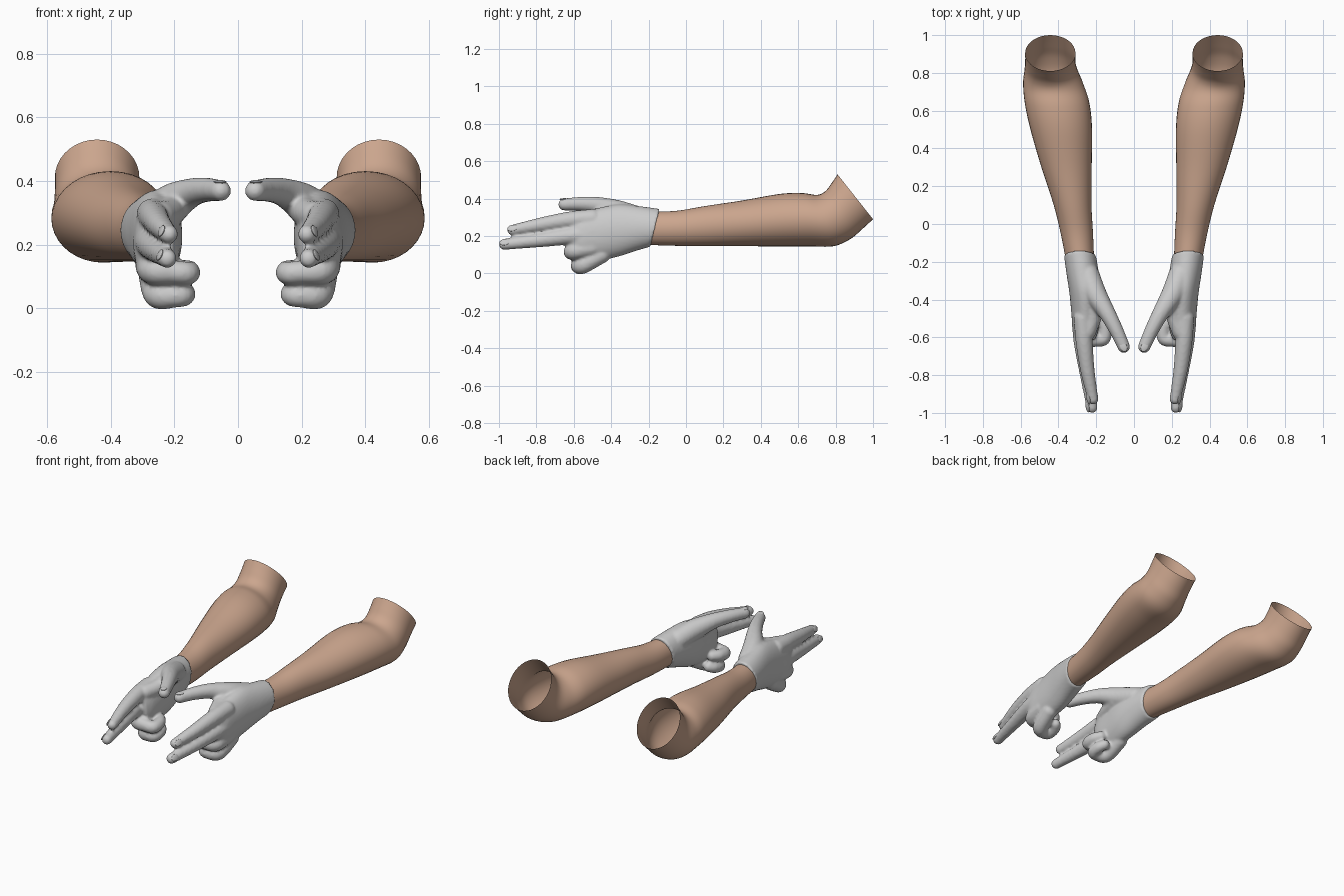
import bpy, bmesh, math
from mathutils import Vector, Matrix

if "Cube" in bpy.data.objects:
    bpy.data.objects.remove(bpy.data.objects["Cube"])


def material(name, rgb):
    m = bpy.data.materials.new(name)
    m.diffuse_color = (*rgb, 1)
    m.use_nodes = True
    m.node_tree.nodes["Principled BSDF"].inputs["Base Color"].default_value = m.diffuse_color
    return m


SKIN = material("skin", (0.60, 0.38, 0.27))
GLOVE = material("glove_grey", (0.60, 0.60, 0.60))


def spline(rows, steps):
    """Catmull-Rom interpolation of parameter rows."""
    out = []
    for i in range(len(rows) - 1):
        a, b, c, d = (rows[min(max(i + k, 0), len(rows) - 1)] for k in (-1, 0, 1, 2))
        for s in range(steps):
            t = s / steps
            out.append([0.5 * (2 * q + (r - p) * t + (2 * p - 5 * q + 4 * r - u) * t * t
                               + (3 * q - p - 3 * r + u) * t ** 3)
                        for p, q, r, u in zip(a, b, c, d)])
    out.append(list(rows[-1]))
    return out


def loft(bm, rows, steps=5, n=36, cap=False):
    """Rows: top y, top z, bottom y, bottom z, inner x, outer x."""
    rings = []
    for ty, tz, by, bz, x0, x1 in spline(rows, steps):
        ring = []
        for k in range(n):
            a = 2 * math.pi * k / n
            c, s = math.cos(a), math.sin(a)
            ring.append(bm.verts.new(((x0 + x1) / 2 + c * (x1 - x0) / 2,
                                      (ty + by) / 2 + s * (ty - by) / 2,
                                      (tz + bz) / 2 + s * (tz - bz) / 2)))
        rings.append(ring)
    for r, q in zip(rings, rings[1:]):
        for k in range(n):
            bm.faces.new((r[k], r[(k + 1) % n], q[(k + 1) % n], q[k]))
    if cap:
        bm.faces.new(rings[0])
        bm.faces.new(rings[-1])
    bmesh.ops.recalc_face_normals(bm, faces=bm.faces[:])


def digit(bm, rows):
    """Chain of balls along x, y, z, radius; fused later by remeshing."""
    for x, y, z, r in spline(rows, 10):
        bmesh.ops.create_uvsphere(bm, u_segments=16, v_segments=10, radius=r,
                                  matrix=Matrix.Translation((x, y, z)))


def finish(bm, name, mat, fuse=False):
    me = bpy.data.meshes.new(name)
    bm.to_mesh(me)
    bm.free()
    me.materials.append(mat)
    me.polygons.foreach_set("use_smooth", [True] * len(me.polygons))
    ob = bpy.data.objects.new(name, me)
    bpy.context.collection.objects.link(ob)
    if fuse:
        rm = ob.modifiers.new("fuse", 'REMESH')
        rm.mode = 'VOXEL'
        rm.voxel_size = 0.008
        rm.use_smooth_shade = True
        sm = ob.modifiers.new("soften", 'SMOOTH')
        sm.factor = 0.5
        sm.iterations = 5
    mi = ob.modifiers.new("mirror", 'MIRROR')
    mi.use_mirror_merge = False
    return ob


# Forearms with bent elbow and open upper end
bm = bmesh.new()
loft(bm, [(-.18, .331, -.21, .153, .211, .360),
          (-.05, .335, -.05, .148, .217, .388),
          (.10, .360, .10, .147, .225, .425),
          (.30, .390, .30, .146, .224, .490),
          (.50, .425, .50, .145, .222, .548),
          (.62, .430, .66, .145, .236, .578),
          (.70, .420, .79, .146, .270, .587),
          (.745, .440, .88, .185, .300, .580),
          (.78, .485, .94, .235, .310, .576),
          (.81, .530, 1.0, .290, .310, .576)])
finish(bm, "forearms", SKIN)

# Gloved hands: palm, thumb, two pointing and two curled fingers
bm = bmesh.new()
loft(bm, [(-.14, .345, -.19, .143, .202, .371),
          (-.25, .360, -.27, .120, .186, .358),
          (-.36, .370, -.37, .088, .175, .342),
          (-.47, .350, -.47, .070, .180, .332),
          (-.56, .325, -.56, .065, .188, .325),
          (-.62, .295, -.60, .085, .205, .308)], cap=True)
# thumb and its web
digit(bm, [(.245, -.27, .300, .063), (.205, -.37, .333, .060), (.143, -.47, .364, .045),
           (.095, -.56, .372, .038), (.054, -.65, .369, .033)])
digit(bm, [(.20, -.40, .320, .050), (.215, -.49, .300, .045), (.245, -.57, .290, .045)])
# index
digit(bm, [(.270, -.50, .295, .050), (.264, -.62, .286, .046),
           (.247, -.77, .262, .039), (.217, -.927, .232, .029)])
# middle
digit(bm, [(.280, -.50, .210, .050), (.274, -.62, .201, .047),
           (.252, -.78, .179, .039), (.222, -.971, .156, .030)])
# ring, curled
digit(bm, [(.275, -.50, .140, .050), (.266, -.60, .120, .046), (.205, -.613, .113, .038),
           (.160, -.605, .110, .037), (.156, -.55, .117, .034), (.178, -.51, .122, .030)])
# little, curled
digit(bm, [(.268, -.45, .100, .045), (.252, -.55, .044, .045), (.205, -.577, .040, .039),
           (.172, -.570, .041, .036), (.170, -.52, .050, .033), (.187, -.49, .060, .030)])
finish(bm, "gloved_hands", GLOVE, fuse=True)

# Fingernails: flat ovals on the fingertip backs (centre, direction, normal, radius)
bm = bmesh.new()
for c, d, nrm, r in [((.056, -.650, .369), (-.4, -.9, 0), (-.1, -.25, .95), .032),
                     ((.220, -.922, .233), (-.19, -.96, -.18), (.85, -.25, .4), .028),
                     ((.224, -.965, .157), (-.16, -.97, -.12), (.85, -.25, .4), .029)]:
    d = Vector(d).normalized()
    side = d.cross(Vector(nrm)).normalized()
    up = side.cross(d)
    pos = Vector(c) + up * r * .86
    rot = Matrix((d, side, up)).transposed().to_4x4()
    bmesh.ops.create_uvsphere(bm, u_segments=20, v_segments=10, radius=1,
                              matrix=Matrix.Translation(pos) @ rot @ Matrix.Diagonal((.028, .019, .006, 1)))
finish(bm, "fingernails", GLOVE)
